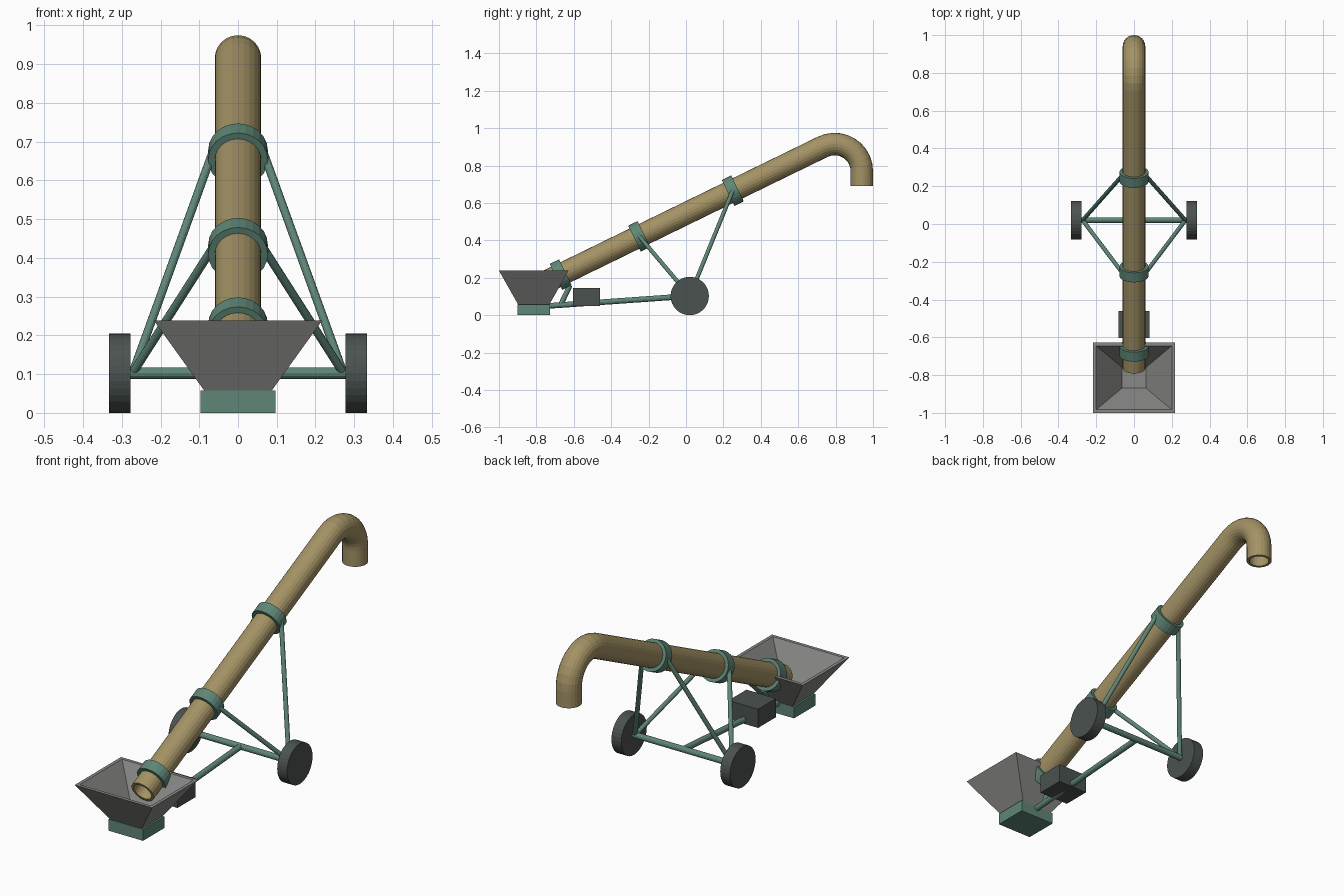
import bpy, bmesh, math
from mathutils import Vector

if "Cube" in bpy.data.objects:
    bpy.data.objects.remove(bpy.data.objects["Cube"])


def material(name, rgb):
    m = bpy.data.materials.new(name)
    m.use_nodes = True
    m.diffuse_color = (*rgb, 1)
    m.node_tree.nodes["Principled BSDF"].inputs["Base Color"].default_value = (*rgb, 1)
    return m


TAN = material("tan tube", (0.37, 0.29, 0.13))
GREEN = material("green frame", (0.115, 0.24, 0.185))
GREY = material("hopper grey", (0.25, 0.255, 0.24))
DARK = material("dark rubber", (0.07, 0.085, 0.08))


def loft(name, rings, mat, cap=False, loop=False):
    """Skin a list of point rings; cap the ends or join last ring to first."""
    bm = bmesh.new()
    vs = [[bm.verts.new(p) for p in ring] for ring in rings]
    pairs = list(zip(vs, vs[1:])) + ([(vs[-1], vs[0])] if loop else [])
    n = len(vs[0])
    for a, b in pairs:
        for i in range(n):
            j = (i + 1) % n
            bm.faces.new((a[i], a[j], b[j], b[i]))
    if cap:
        bm.faces.new(vs[0])
        bm.faces.new(vs[-1])
    bmesh.ops.recalc_face_normals(bm, faces=bm.faces)
    mesh = bpy.data.meshes.new(name)
    bm.to_mesh(mesh)
    bm.free()
    mesh.materials.append(mat)
    ob = bpy.data.objects.new(name, mesh)
    bpy.context.collection.objects.link(ob)
    return ob


def circle(centre, direction, radius, sides):
    d = Vector(direction).normalized()
    u = d.cross(Vector((0, 0, 1)) if abs(d.x) > 0.9 else Vector((1, 0, 0))).normalized()
    v = d.cross(u)
    angles = [math.tau * i / sides for i in range(sides)]
    return [Vector(centre) + radius * (u * math.cos(a) + v * math.sin(a)) for a in angles]


def rod(name, a, b, radius, mat, sides=12):
    d = Vector(b) - Vector(a)
    return loft(name, [circle(p, d, radius, sides) for p in (a, b)], mat, cap=True)


def pipe(name, path, outer, inner, mat, sides=24):
    """Hollow pipe along (point, tangent) pairs."""
    rings = [circle(p, t, outer, sides) for p, t in path]
    rings += [circle(p, t, inner, sides) for p, t in reversed(path)]
    return loft(name, rings, mat, loop=True)


def rectangle(hx, hy, y, z):
    return [(sx * hx, y + sy * hy, z) for sx, sy in ((-1, -1), (1, -1), (1, 1), (-1, 1))]


# Sloping tube with a downturned spout
SLOPE = math.radians(26)
AXIS = Vector((0, math.cos(SLOPE), math.sin(SLOPE)))
BEND_Y, BEND_Z, BEND_R = 0.795, 0.77, 0.145


def on_bend(a):
    return (Vector((0, BEND_Y + BEND_R * math.sin(a), BEND_Z + BEND_R * math.cos(a))),
            Vector((0, math.cos(a), -math.sin(a))))


STEPS = 10
bend = [on_bend(-SLOPE + (math.pi / 2 + SLOPE) * i / STEPS) for i in range(STEPS + 1)]
start = bend[0][0]


def on_axis(y):
    return start + AXIS * ((y - start.y) / AXIS.y)


spout_end = (Vector((0, BEND_Y + BEND_R, 0.69)), Vector((0, 0, -1)))
pipe("conveyor_tube", [(on_axis(-0.765), AXIS)] + bend + [spout_end], 0.06, 0.047, TAN)

# Collars round the tube
for label, y in (("lower", -0.67), ("middle", -0.25), ("upper", 0.25)):
    c = on_axis(y)
    pipe(label + "_collar", [(c - AXIS * 0.028, AXIS), (c + AXIS * 0.028, AXIS)],
         0.077, 0.058, GREEN)

# Axle, wheels and side struts
HUB = Vector((0, 0.02, 0.1025))
rod("axle", HUB - Vector((0.28, 0, 0)), HUB + Vector((0.28, 0, 0)), 0.015, GREEN)
for side, s in (("left", 1), ("right", -1)):
    rod(side + "_wheel", HUB + Vector((s * 0.278, 0, 0)), HUB + Vector((s * 0.333, 0, 0)),
        0.1025, DARK, 32)
    for label, y in (("front", -0.25), ("rear", 0.25)):
        rod(f"{side}_{label}_strut", on_axis(y) + Vector((s * 0.068, 0, 0)),
            HUB + Vector((s * 0.272, 0, 0)), 0.011, GREEN)

# Drawbar and short support under the lower collar
rod("drawbar", HUB, (0, -0.815, 0.044), 0.015, GREEN)
rod("collar_support", (0, -0.62, 0.16), (0, -0.67, 0.055), 0.014, GREEN)

# Motor box
loft("motor_box", [rectangle(0.083, 0.072, -0.532, z) for z in (0.05, 0.145)], DARK, cap=True)

# Hopper shell on its base block
HOPPER_Y = -0.814
loft("hopper_base", [rectangle(0.097, 0.086, HOPPER_Y, z) for z in (0, 0.058)], GREEN, cap=True)
loft("hopper", [rectangle(0.086, 0.083, HOPPER_Y, 0.056),
                rectangle(0.217, 0.186, HOPPER_Y, 0.238),
                rectangle(0.2, 0.169, HOPPER_Y, 0.238),
                rectangle(0.064, 0.055, HOPPER_Y, 0.0595)], GREY, cap=True)
